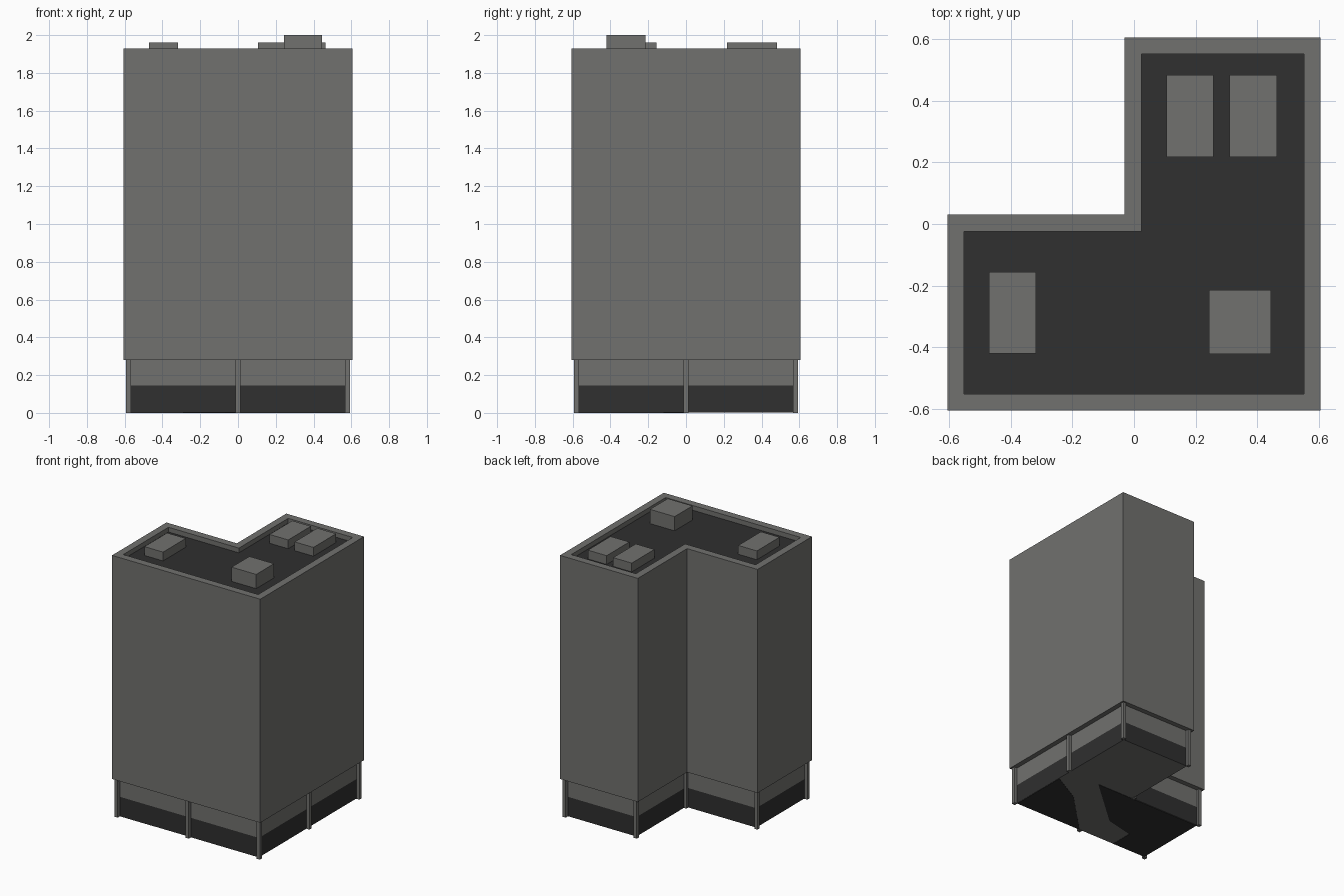
import bpy, bmesh

if "Cube" in bpy.data.objects:
    bpy.data.objects.remove(bpy.data.objects["Cube"])

def mat(name, c):
    m = bpy.data.materials.new(name)
    m.diffuse_color = (*c, 1)
    m.use_nodes = True
    m.node_tree.nodes["Principled BSDF"].inputs["Base Color"].default_value = m.diffuse_color
    return m

GREY = mat("concrete_grey", (0.165, 0.165, 0.158))
DARK = mat("dark_grey", (0.029, 0.029, 0.029))

def finish(name, bm, *mats):
    bmesh.ops.recalc_face_normals(bm, faces=bm.faces)
    me = bpy.data.meshes.new(name)
    bm.to_mesh(me)
    bm.free()
    for m in mats:
        me.materials.append(m)
    ob = bpy.data.objects.new(name, me)
    bpy.context.collection.objects.link(ob)
    return ob

def ell(d):
    """L-shaped outline inset by d from the tower walls."""
    o, n = 0.605 - d, 0.03 - d
    return [(-o, -o), (o, -o), (o, o), (-n, o), (-n, n), (-o, n)]

def loop(bm, pts, z):
    return [bm.verts.new((x, y, z)) for x, y in pts]

def bridge(bm, a, b, mi=0):
    for i in range(len(a)):
        j = (i + 1) % len(a)
        bm.faces.new((a[i], a[j], b[j], b[i])).material_index = mi

def box(name, x0, x1, y0, y1, z0, z1, m):
    bm = bmesh.new()
    pts = [(x0, y0), (x1, y0), (x1, y1), (x0, y1)]
    a, b = loop(bm, pts, z0), loop(bm, pts, z1)
    bridge(bm, a, b)
    bm.faces.new(a)
    bm.faces.new(b)
    finish(name, bm, m)

# Tower: outer walls, parapet rim, sunken dark roof
bm = bmesh.new()
bottom, top = loop(bm, ell(0), 0.28), loop(bm, ell(0), 1.93)
rim, roof = loop(bm, ell(0.054), 1.93), loop(bm, ell(0.054), 1.895)
bm.faces.new(bottom)
for a, b in ((bottom, top), (top, rim), (rim, roof)):
    bridge(bm, a, b)
bm.faces.new(roof).material_index = 1
finish("tower", bm, GREY, DARK)

# Ground floor: dark glazing below, grey band above
bm = bmesh.new()
g0, g1, g2 = (loop(bm, ell(0.036), z) for z in (0.002, 0.145, 0.28))
bm.faces.new(g0)
bridge(bm, g0, g1, 1)
bridge(bm, g1, g2)
finish("ground_floor", bm, GREY, DARK)

# Dark patches on the underside
patches = [
    [(0.31, -0.01), (-0.567, -0.01), (-0.567, -0.567), (-0.29, -0.567), (-0.29, -0.395), (-0.07, -0.344)],
    [(0.567, -0.567), (0.567, -0.12), (0.33, -0.25), (0.01, -0.567)],
]
for i, pts in enumerate(patches):
    bm = bmesh.new()
    a, b = loop(bm, pts, 0.0), loop(bm, pts, 0.002)
    bm.faces.new(a)
    bridge(bm, a, b)
    finish(f"underside_patch_{i}", bm, DARK)

# Columns on a 3 x 3 grid without the notch corner
for x in (-0.58, 0, 0.58):
    for y in (-0.58, 0, 0.58):
        if not (x < 0 and y > 0):
            box("column", x - 0.013, x + 0.013, y - 0.013, y + 0.013, 0, 0.28, GREY)

# Roof plant boxes
for x0, x1, y0, y1, z in (
    (0.105, 0.257, 0.218, 0.483, 1.96),
    (0.31, 0.463, 0.218, 0.483, 1.96),
    (-0.47, -0.318, -0.42, -0.155, 1.96),
    (0.243, 0.444, -0.422, -0.214, 2.0),
):
    box("roof_unit", x0, x1, y0, y1, 1.895, z, GREY)
